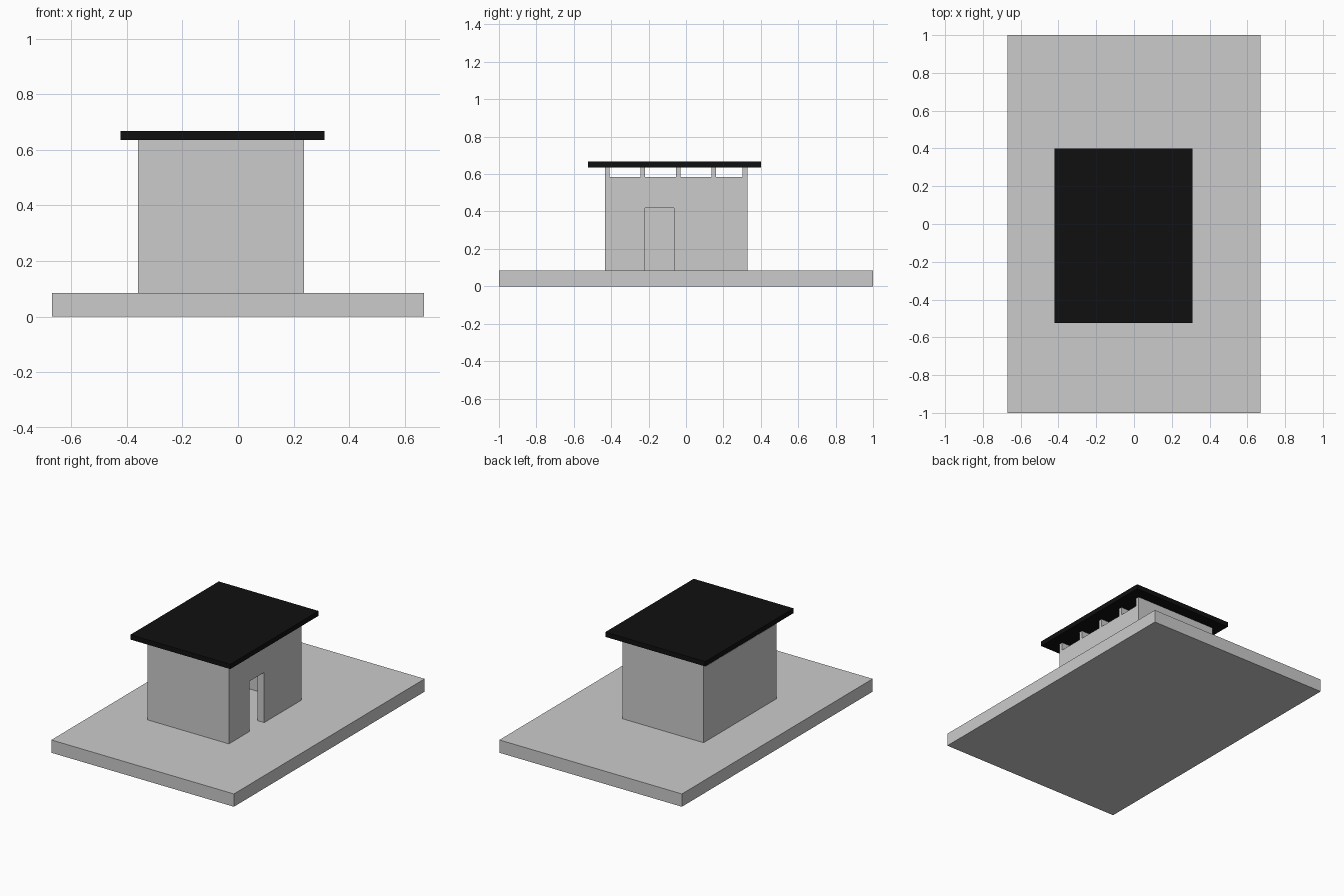
import bpy
import bmesh
from mathutils import Vector, Matrix

if "Cube" in bpy.data.objects:
    bpy.data.objects.remove(bpy.data.objects["Cube"])


def box(name, x, y, z):
    """Box object spanning the given (min, max) ranges."""
    bm = bmesh.new()
    size = Vector((x[1] - x[0], y[1] - y[0], z[1] - z[0]))
    mid = Vector((sum(x), sum(y), sum(z))) / 2
    bmesh.ops.create_cube(bm, size=1, matrix=Matrix.Translation(mid) @ Matrix.Diagonal(size.to_4d()))
    mesh = bpy.data.meshes.new(name)
    bm.to_mesh(mesh)
    bm.free()
    obj = bpy.data.objects.new(name, mesh)
    bpy.context.collection.objects.link(obj)
    return obj


def cut(target, cutter):
    """Subtract a hidden cutter from the target."""
    cutter.hide_render = True
    cutter.hide_set(True)
    mod = target.modifiers.new(cutter.name, 'BOOLEAN')
    mod.operation = 'DIFFERENCE'
    mod.solver = 'EXACT'
    mod.object = cutter


X0, X1 = -0.359, 0.237      # wall outline
Y0, Y1 = -0.434, 0.328
FLOOR, PLATE, EAVE, TOP = 0.085, 0.583, 0.636, 0.668
T = 0.05                    # wall thickness
JOIST = 0.025               # joist width

# Ground slab
box("base_slab", (-0.67, 0.67), (-1, 1), (0, FLOOR))

# Hollow walls with a doorway in the right side
walls = box("walls", (X0, X1), (Y0, Y1), (FLOOR, PLATE))
cut(walls, box("room_cutter", (X0 + T, X1 - T), (Y0 + T, Y1 - T), (FLOOR - 0.05, PLATE + 0.05)))
cut(walls, box("door_cutter", (X1 - T - 0.03, X1 + 0.03), (-0.219, -0.064), (FLOOR - 0.05, 0.418)))

# Evenly spaced roof joists across the walls, the last one flush with the back
starts = [Y0 + 0.19 * i for i in range(4)] + [Y1 - JOIST]
for i, y in enumerate(starts):
    box(f"roof_joist_{i + 1}", (X0, X1), (y, y + JOIST), (PLATE, EAVE))

# Flat overhanging roof
roof = box("roof", (-0.422, 0.311), (-0.525, 0.401), (EAVE, TOP))
black = bpy.data.materials.new("black_roofing")
black.diffuse_color = (0.005, 0.005, 0.005, 1)
black.use_nodes = True
black.node_tree.nodes["Principled BSDF"].inputs["Base Color"].default_value = black.diffuse_color
roof.data.materials.append(black)
